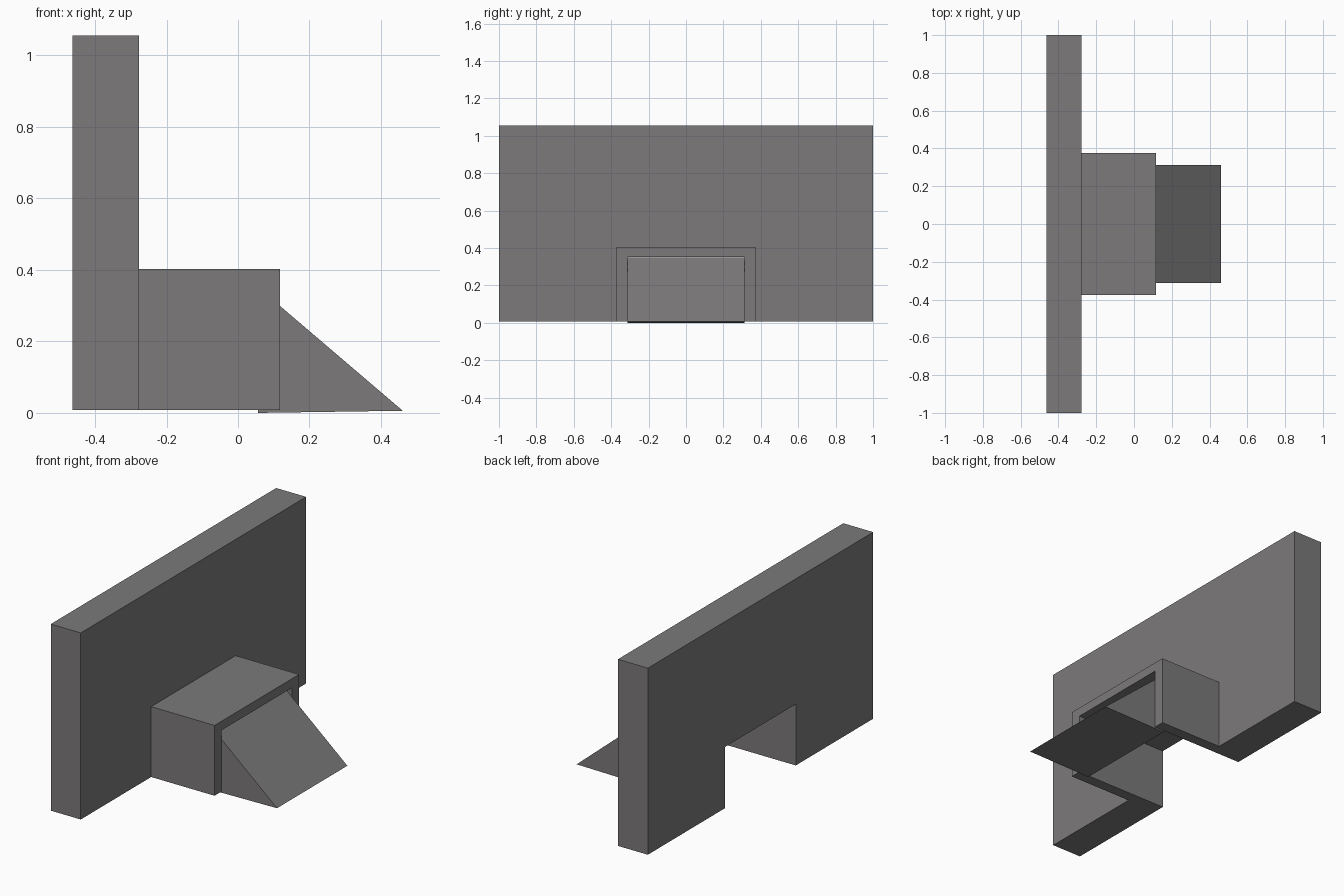
import bpy
import bmesh
from mathutils import Vector

if "Cube" in bpy.data.objects:
    bpy.data.objects.remove(bpy.data.objects["Cube"])

concrete = bpy.data.materials.new("warm_grey")
concrete.diffuse_color = (0.20, 0.193, 0.196, 1.0)
concrete.use_nodes = True
concrete.node_tree.nodes["Principled BSDF"].inputs["Base Color"].default_value = concrete.diffuse_color


def extrude_profile(name, points, offset):
    """Closed prism: a flat 3D profile swept along offset."""
    bm = bmesh.new()
    face = bm.faces.new([bm.verts.new(p) for p in points])
    swept = bmesh.ops.extrude_face_region(bm, geom=[face], use_keep_orig=True)
    moved = [v for v in swept["geom"] if isinstance(v, bmesh.types.BMVert)]
    bmesh.ops.translate(bm, vec=Vector(offset), verts=moved)
    bmesh.ops.recalc_face_normals(bm, faces=bm.faces)
    mesh = bpy.data.meshes.new(name)
    bm.to_mesh(mesh)
    bm.free()
    mesh.materials.append(concrete)
    obj = bpy.data.objects.new(name, mesh)
    bpy.context.collection.objects.link(obj)
    return obj


BASE = 0.008          # underside of the walls
DOOR_W, DOOR_H = 0.313, 0.352


def arch(name, x0, x1, half_width, height):
    """Block with a square passage cut through along x."""
    half = [(half_width, height), (half_width, BASE),
            (DOOR_W, BASE), (DOOR_W, DOOR_H)]
    outline = half + [(-y, z) for y, z in reversed(half)]
    return extrude_profile(name, [(x0, y, z) for y, z in outline],
                           (x1 - x0, 0, 0))


# Tall wall with doorway, and the porch in front of it
arch("wall", -0.463, -0.277, 1.0, 1.056)
arch("porch", -0.277, 0.117, 0.375, 0.403)

# Sloping ramp wedge filling the porch mouth
ramp = [(0.056, 0.0), (0.461, 0.006), (0.058, 0.350)]
extrude_profile("ramp", [(x, -0.312, z) for x, z in ramp], (0, 0.624, 0))
